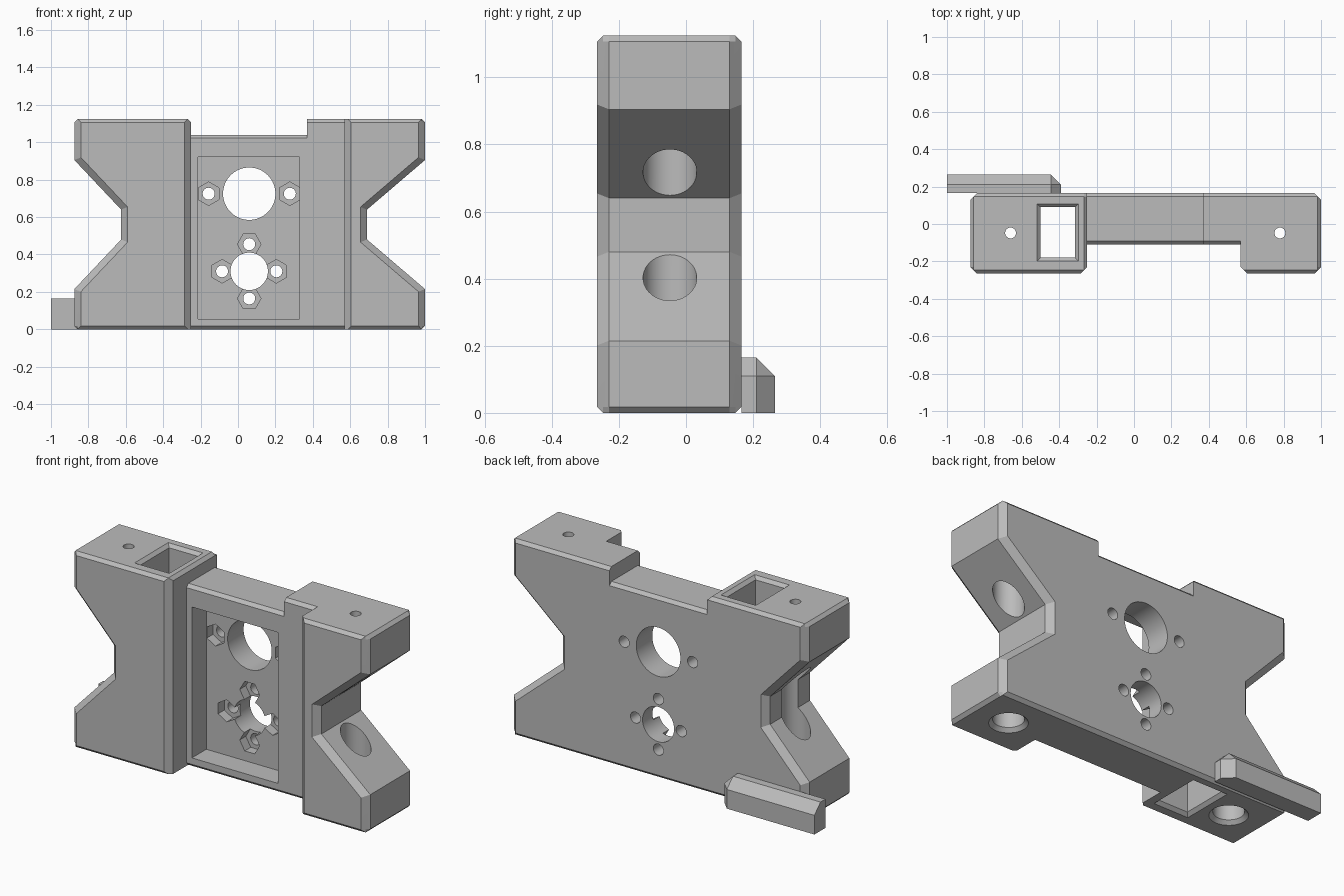
import bpy, bmesh, math
from mathutils import Vector, Matrix

if "Cube" in bpy.data.objects:
    bpy.data.objects.remove(bpy.data.objects["Cube"], do_unlink=True)

grey = bpy.data.materials.new("plain_grey")
grey.use_nodes = True
grey.diffuse_color = (0.5, 0.5, 0.5, 1)
grey.node_tree.nodes["Principled BSDF"].inputs["Base Color"].default_value = (0.5, 0.5, 0.5, 1)

H = 1.125                        # overall height
STEP = 1.04                      # height of the lowered middle
FRONT, BACK, WEB = -0.265, 0.165, -0.11
C, S = 0.018, 0.035              # small and large chamfers
XL, XR = -0.25, 0.57             # inner faces of the two end blocks


def finish(bm, name):
    bmesh.ops.remove_doubles(bm, verts=bm.verts, dist=1e-5)
    bmesh.ops.recalc_face_normals(bm, faces=bm.faces)
    mesh = bpy.data.meshes.new(name)
    bm.to_mesh(mesh)
    bm.free()
    mesh.materials.append(grey)
    ob = bpy.data.objects.new(name, mesh)
    bpy.context.collection.objects.link(ob)
    return ob


def hull(points, name="cutter"):
    bm = bmesh.new()
    for p in points:
        bm.verts.new(p)
    bmesh.ops.convex_hull(bm, input=bm.verts)
    return finish(bm, name)


def box(x0, x1, y0, y1, z0, z1):
    return hull([(x, y, z) for x in (x0, x1) for y in (y0, y1) for z in (z0, z1)])


def cone(a, b, r1, r2, sides=48, turn=0.0):
    """Round or polygonal cutter running from point a to point b."""
    a, b = Vector(a), Vector(b)
    rot = (b - a).to_track_quat('Z', 'Y').to_matrix().to_4x4()
    bm = bmesh.new()
    bmesh.ops.create_cone(bm, cap_ends=True, segments=sides, radius1=r1, radius2=r2,
                          depth=(b - a).length,
                          matrix=Matrix.Translation((a + b) / 2) @ rot @ Matrix.Rotation(turn, 4, 'Z'))
    return finish(bm, "cutter")


def cut(ob, cutter):
    mod = ob.modifiers.new("cut", 'BOOLEAN')
    mod.operation, mod.solver, mod.object = 'DIFFERENCE', 'EXACT', cutter
    deps = bpy.context.evaluated_depsgraph_get()
    mesh = bpy.data.meshes.new_from_object(ob.evaluated_get(deps))
    ob.modifiers.clear()
    ob.data = mesh
    bpy.data.objects.remove(cutter, do_unlink=True)


# Body outline: two notched sides and a lowered middle
def side(xo, xi, sign, s, b):
    e, n, m = xo - sign * s, xi - sign * s, xo - sign * max(s, C)
    k = 0.4 * s
    return [(m, b), (e, C), (e, 0.215 - k), (n, 0.48 - k),
            (n, 0.64 + k), (e, 0.905 + k), (e, H - C), (m, H - b)]


def outline(s, b):
    middle = [(0.37, H - b), (0.37, STEP - b), (XL, STEP - b), (XL, H - C), (XL - C, H - b)]
    return side(1.0, 0.69, 1, s, b) + middle + side(-0.875, -0.625, -1, s, b)[::-1]


layers = [(FRONT, S, C), (FRONT + C, S - C, 0), (FRONT + S, 0, 0),
          (BACK - S, 0, 0), (BACK - C, S - C, 0), (BACK, S, C)]
bm = bmesh.new()
rings = [[bm.verts.new((x, y, z)) for x, z in outline(s, b)] for y, s, b in layers]
for r0, r1 in zip(rings, rings[1:]):
    for i in range(len(r0)):
        j = (i + 1) % len(r0)
        bm.faces.new((r0[i], r0[j], r1[j], r1[i]))
bm.faces.new(rings[0])
bm.faces.new(rings[-1][::-1])
body = finish(bm, "bracket_body")

# Front channel between the end blocks, with flared lips
cut(body, box(XL, XR, -0.5, WEB, -0.2, 1.4))
f = 2 * S
cut(body, hull([(x, y, z) for z in (-0.2, 1.4) for x, y in (
    (XL, FRONT + S), (XR, FRONT + S), (XR + f, FRONT - S), (XL - f, FRONT - S))]))

# Chamfers along the top and bottom front edges of the web
for x0, x1, z, d in ((XL, 0.37, STEP, 1), (0.37, XR, H, 1), (XL, XR, 0, -1)):
    cut(body, hull([(x, WEB + u * C, z + d * v * C) for x in (x0, x1)
                    for u, v in ((2, 1), (-1, -2), (-1, 1))]))

# Square channel through the left-hand block with chamfered mouths
x0, x1, y0, y1 = -0.5, -0.315, -0.18, 0.09
cut(body, box(x0, x1, y0, y1, -0.2, 1.4))
for z, d in ((H, 1), (0, -1)):
    cut(body, hull([(x + sx * g, y + sy * g, z + d * (g - C))
                    for g in (0, 2 * C)
                    for x, sx in ((x0, -1), (x1, 1)) for y, sy in ((y0, -1), (y1, 1))]))

# Vertical rod sockets with a screw hole above
for x in (-0.66, 0.78):
    y = -0.048
    cut(body, cone((x, y, -0.2), (x, y, 1.03), 0.08, 0.08))
    cut(body, cone((x, y, 0.9), (x, y, 1.4), 0.029, 0.029, 32))
    cut(body, cone((x, y, -0.02), (x, y, 0.02), 0.12, 0.08))

# Rectangular pocket in the web
FLOOR = 0.02
cut(body, box(-0.215, 0.33, -0.2, FLOOR, 0.055, 0.92))

# Large bores, each with screw holes and hexagonal nut recesses around it
CX = 0.06
for z, r, gap, angles in ((0.725, 0.14, 0.217, (0, 180)),
                          (0.31, 0.1, 0.145, (0, 90, 180, 270))):
    cut(body, cone((CX, -0.3, z), (CX, 0.4, z), r, r, 64))
    for a in angles:
        px = CX + gap * math.cos(math.radians(a))
        pz = z + gap * math.sin(math.radians(a))
        cut(body, cone((px, -0.3, pz), (px, 0.4, pz), 0.032, 0.032, 32))
        nut = cone((px, FLOOR - 0.03, pz), (px, FLOOR + 0.055, pz), 0.063, 0.063, 6)
        # Nuts beside a bore point up; those above and below point sideways
        first = max(abs(v.co.z - pz) for v in nut.data.vertices)
        if (first > 0.06) != (a % 180 == 0):
            bpy.data.objects.remove(nut, do_unlink=True)
            nut = cone((px, FLOOR - 0.03, pz), (px, FLOOR + 0.055, pz), 0.063, 0.063, 6, math.pi / 6)
        cut(body, nut)

# Foot bar at the lower back, chamfered on its top, back and inner end
B = 0.055
xa, xb, ya, yb, zt = -1.0, -0.39, BACK, 0.265, 0.165
foot = hull([(xa, ya, 0), (xb, ya, 0), (xa, ya, zt), (xb - B, ya, zt), (xb, ya, zt - B),
             (xa, yb - B, zt), (xb - B, yb - B, zt), (xb, yb - B, 0), (xb, yb - B, zt - B),
             (xa, yb, 0), (xa, yb, zt - B), (xb - B, yb, 0), (xb - B, yb, zt - B)],
            "foot_bar")

# Smooth bores, sharp edges elsewhere
for ob in bpy.context.selected_objects:
    ob.select_set(False)
for ob in (body, foot):
    ob.select_set(True)
bpy.context.view_layer.objects.active = body
bpy.ops.object.shade_smooth_by_angle(angle=math.radians(20))
